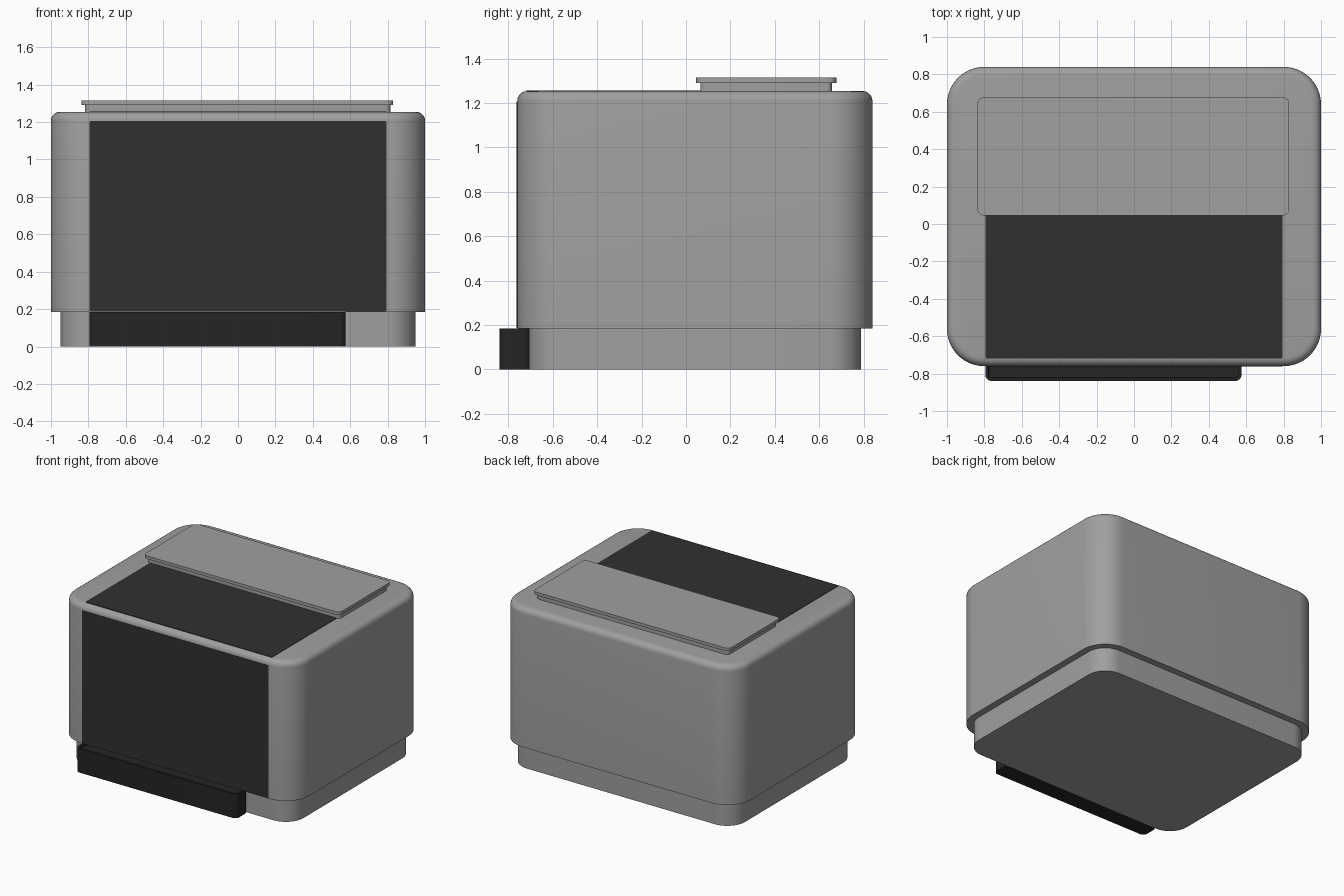
import bpy, bmesh, math
from mathutils import Vector

if "Cube" in bpy.data.objects:
    bpy.data.objects.remove(bpy.data.objects["Cube"])


def material(name, v):
    m = bpy.data.materials.new(name)
    m.diffuse_color = (v, v, v, 1)
    m.use_nodes = True
    m.node_tree.nodes["Principled BSDF"].inputs["Base Color"].default_value = m.diffuse_color
    return m


grey = material("grey plastic", 0.35)
dark = material("dark panel", 0.03)
black = material("black tray", 0.018)


def rounded_box(name, x, y, z, mat, r=0.02, axis=2, top=0.0, seg=6, recess=None):
    """Box with edges along one axis rounded, optional rounded top rim or top recess."""
    bm = bmesh.new()
    bmesh.ops.create_cube(bm, size=1)
    size = (x[1] - x[0], y[1] - y[0], z[1] - z[0])
    mid = Vector((sum(x) / 2, sum(y) / 2, sum(z) / 2))
    for v in bm.verts:
        v.co = mid + Vector([c * s for c, s in zip(v.co, size)])
    along = [e for e in bm.edges
             if abs(e.verts[0].co[axis] - e.verts[1].co[axis]) > 1e-5]
    bmesh.ops.bevel(bm, geom=along, offset=r, segments=seg, profile=0.5, affect='EDGES')
    if top:
        rim = [e for e in bm.edges if all(abs(v.co.z - z[1]) < 1e-5 for v in e.verts)]
        bmesh.ops.bevel(bm, geom=rim, offset=top, segments=5, profile=0.5, affect='EDGES')
    if recess:
        bm.normal_update()
        face = max(bm.faces, key=lambda f: f.calc_center_median().z)
        bmesh.ops.inset_region(bm, faces=[face], thickness=recess[0])
        bmesh.ops.inset_region(bm, faces=[face], thickness=0.0005)
        for v in face.verts:
            v.co.z -= recess[1]
    me = bpy.data.meshes.new(name)
    bm.to_mesh(me)
    bm.free()
    me.materials.append(mat)
    ob = bpy.data.objects.new(name, me)
    bpy.context.collection.objects.link(ob)
    bpy.ops.object.select_all(action='DESELECT')
    ob.select_set(True)
    bpy.context.view_layer.objects.active = ob
    bpy.ops.object.shade_smooth_by_angle(angle=math.radians(35))
    return ob


# Main housing and narrower base
rounded_box("housing", (-1, 1), (-0.76, 0.84), (0.185, 1.254), grey, r=0.2, top=0.045, seg=14)
rounded_box("base", (-0.948, 0.948), (-0.708, 0.788), (0, 0.19), grey, r=0.15, seg=14)

# Flush dark panels on the front and top
rounded_box("front_panel", (-0.793, 0.793), (-0.763, -0.757), (0.187, 1.207), dark,
            r=0.008, axis=1, seg=3)
rounded_box("top_panel", (-0.793, 0.793), (-0.72, 0.15), (1.251, 1.257), dark, r=0.008, seg=3)

# Raised lid: neck with overhanging plate
rounded_box("lid_neck", (-0.818, 0.815), (0.065, 0.658), (1.25, 1.295), grey, r=0.025)
rounded_box("lid_plate", (-0.838, 0.83), (0.046, 0.677), (1.291, 1.314), grey, r=0.035)

# Output tray at the foot of the front
rounded_box("front_tray", (-0.795, 0.575), (-0.84, -0.70), (0, 0.184), black,
            r=0.035, recess=(0.018, 0.02))
